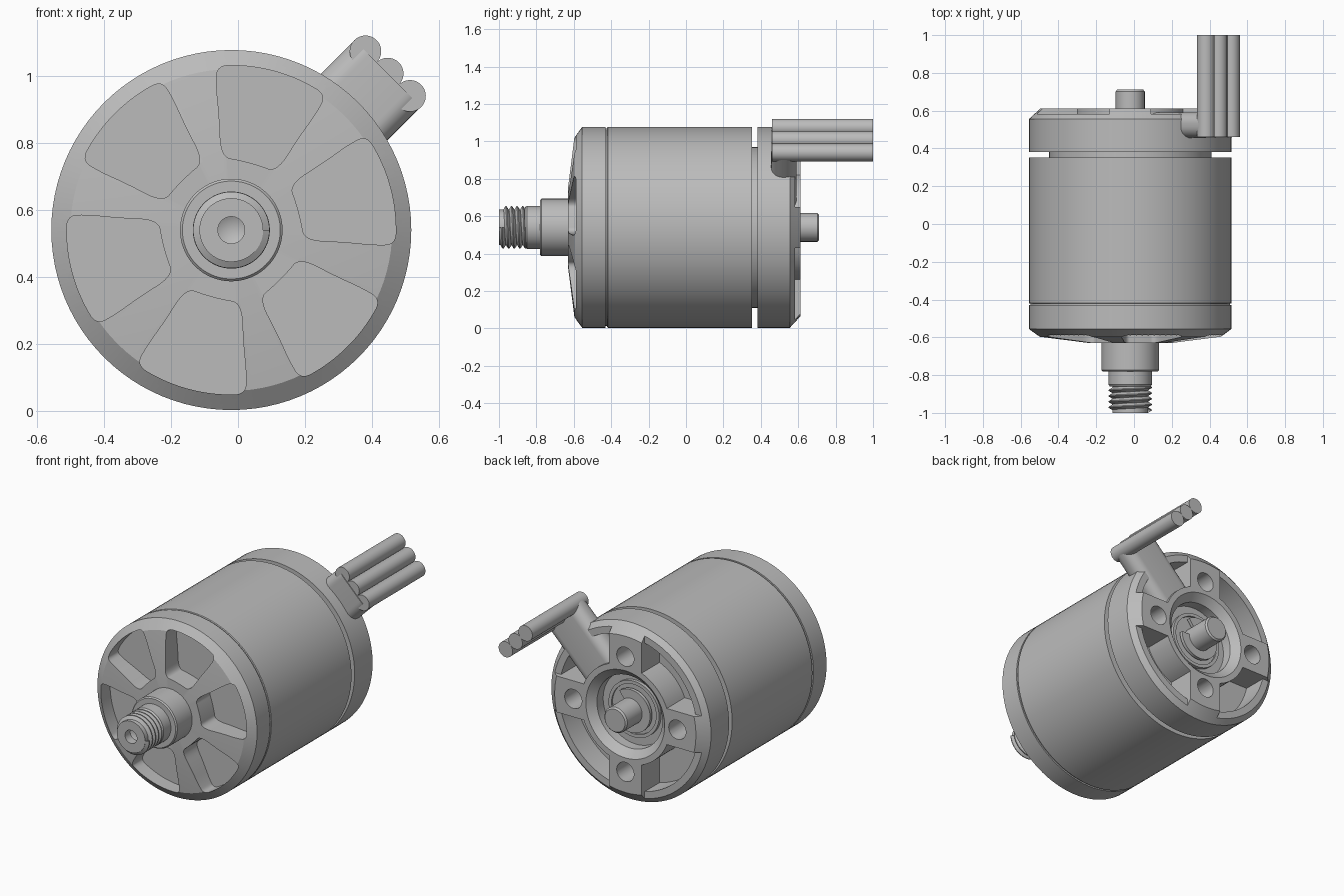
import bpy, bmesh
from math import sin, cos, asin, pi, radians
from mathutils import Matrix, Vector

CENTRE = Vector((-0.02, 0, 0.54))   # motor axis, running along y
SEGMENTS = 96

if "Cube" in bpy.data.objects:
    bpy.data.objects.remove(bpy.data.objects["Cube"])

GREY = (0.5, 0.5, 0.5, 1)
metal = bpy.data.materials.new("grey_metal")
metal.use_nodes = True
metal.diffuse_color = GREY
metal.node_tree.nodes["Principled BSDF"].inputs["Base Color"].default_value = GREY


def finish(name, bm, location=CENTRE):
    bmesh.ops.remove_doubles(bm, verts=bm.verts, dist=1e-5)
    bmesh.ops.recalc_face_normals(bm, faces=bm.faces)
    mesh = bpy.data.meshes.new(name)
    bm.to_mesh(mesh)
    bm.free()
    mesh.materials.append(metal)
    obj = bpy.data.objects.new(name, mesh)
    obj.location = location
    bpy.context.collection.objects.link(obj)
    return obj


def lathe(name, profile, location=CENTRE, turns=1.0, pitch=0.0):
    """Spin (radius, y) points round the y axis, with an optional helix."""
    bm = bmesh.new()
    verts = [bm.verts.new((r, y, 0)) for r, y in profile]
    edges = [bm.edges.new(pair) for pair in zip(verts, verts[1:])]
    steps = int(SEGMENTS * turns)
    bmesh.ops.spin(bm, geom=verts + edges, cent=(0, 0, 0), axis=(0, 1, 0),
                   dvec=(0, pitch / SEGMENTS, 0), angle=2 * pi * turns, steps=steps)
    if turns < 1:
        bmesh.ops.remove_doubles(bm, verts=bm.verts, dist=1e-5)
        bmesh.ops.holes_fill(bm, edges=bm.edges, sides=0)
    return finish(name, bm, location)


def prisms(name, outlines, y0, y1):
    """Extrude each (x, z) outline from y0 to y1."""
    bm = bmesh.new()
    for outline in outlines:
        face = bm.faces.new([bm.verts.new((x, y0, z)) for x, z in outline])
        extruded = bmesh.ops.extrude_face_region(bm, geom=[face], use_keep_orig=True)["geom"]
        moved = [g for g in extruded if isinstance(g, bmesh.types.BMVert)]
        bmesh.ops.translate(bm, verts=moved, vec=(0, y1 - y0, 0))
    return finish(name, bm)


def cut(target, cutter):
    mod = target.modifiers.new("cut", "BOOLEAN")
    mod.operation, mod.solver, mod.object = "DIFFERENCE", "EXACT", cutter
    bpy.context.view_layer.objects.active = target
    bpy.ops.object.modifier_apply(modifier=mod.name)
    bpy.data.objects.remove(cutter)


def polar(r, a):
    return Vector((r * cos(a), r * sin(a)))


def soften(points, rounds=3):
    """Round the corners of a closed outline."""
    for _ in range(rounds):
        pairs = zip(points, points[1:] + points[:1])
        points = [p.lerp(q, t) for p, q in pairs for t in (0.25, 0.75)]
    return points


# Front cap with six rounded windows
cap = lathe("front_cap", [(0, -0.43), (0.537, -0.43), (0.537, -0.555), (0.48, -0.597),
                          (0.22, -0.63), (0, -0.63)])
half = [(0.21, 8), (0.22, 23), (0.34, 21), (0.43, 21), (0.492, 20), (0.492, 12), (0.492, 4)]
shape = half + [(r, -a) for r, a in reversed(half)]
windows = [soften([polar(r, radians(15 + 60 * k + a)) for r, a in shape]) for k in range(6)]
cut(cap, prisms("window_cutter", windows, -0.5, -0.7))

# Rotating can and the thin groove behind the cap
lathe("groove_ring", [(0, -0.44), (0.528, -0.44), (0.528, -0.41), (0, -0.41)])
lathe("can", [(0, -0.422), (0.533, -0.422), (0.537, -0.418), (0.537, 0.352), (0, 0.352)])

# Front shaft, centre drilled and threaded
lathe("front_shaft", [(0, -0.6), (0.153, -0.6), (0.153, -0.773), (0.146, -0.78),
                      (0.115, -0.78), (0.115, -0.85), (0.108, -0.86), (0.095, -0.86),
                      (0.095, -1), (0.04, -1), (0.04, -0.95), (0, -0.93)])
lathe("shaft_thread", [(0.094, -1), (0.114, -0.988), (0.114, -0.983), (0.094, -0.97)],
      turns=4.25, pitch=0.03)

# Rear mount: four arms with screw holes, pockets between them
mount = lathe("rear_mount", [(0, 0.34), (0.43, 0.34), (0.43, 0.382), (0.537, 0.382),
                             (0.537, 0.555), (0.475, 0.612), (0.265, 0.612), (0.22, 0.57),
                             (0.22, 0.51), (0, 0.51)])
ARM = 0.11


def quadrant(k, inner, outer):
    """Outline between two neighbouring arms."""
    points = []
    for r, ends in ((inner, (1, 0)), (outer, (0, 1))):
        start = asin(ARM / r)
        for i in range(17):
            t = i / 16
            t = 1 - t if ends[0] else t
            points.append(polar(r, k * pi / 2 + start + t * (pi / 2 - 2 * start)))
    return points


cut(mount, prisms("pocket_cutter", [quadrant(k, 0.30, 0.465) for k in range(4)], 0.44, 0.7))
cut(mount, prisms("rim_cutter", [quadrant(k, 0.40, 0.6) for k in range(4)], 0.583, 0.7))
holes = [[polar(0.35, k * pi / 2) + polar(0.058, i * pi / 16) for i in range(32)]
         for k in range(4)]
cut(mount, prisms("screw_hole_cutter", holes, 0.45, 0.7))

# Rear bearing, clip and shaft end
lathe("rear_bearing", [(0.17, 0.5), (0.17, 0.53), (0.15, 0.53), (0.15, 0.52), (0, 0.52)])
lathe("retaining_clip", [(0.07, 0.54), (0.13, 0.54), (0.13, 0.56), (0.07, 0.56), (0.07, 0.54)],
      turns=0.85)
lathe("rear_shaft", [(0, 0.5), (0.077, 0.5), (0.077, 0.702), (0.068, 0.712), (0, 0.712)])

# Flat lead leaving the mount diagonally
tilt = Matrix.Rotation(radians(45), 4, "Y")
bm = bmesh.new()
bmesh.ops.create_cube(bm, size=1, matrix=Matrix.Translation((0, 0.523, 0.47))
                      @ Matrix.Diagonal((0.28, 0.135, 0.38, 1)))
long_edges = [e for e in bm.edges if abs(e.verts[0].co.z - e.verts[1].co.z) > 0.1]
bmesh.ops.bevel(bm, geom=long_edges, offset=0.06, segments=8, profile=0.5, affect="EDGES")
bmesh.ops.transform(bm, matrix=tilt, verts=bm.verts)
finish("flat_lead", bm)

# Three wires turning back along the axis
for i, side in enumerate((-0.094, 0, 0.094)):
    lathe(f"wire_{i + 1}", [(0, 0.46), (0.047, 0.46), (0.047, 1), (0, 1)],
          location=CENTRE + tilt @ Vector((side, 0, 0.66)))

# Smooth round surfaces, keep the machined edges crisp
bpy.ops.object.select_all(action="DESELECT")
for obj in bpy.context.collection.objects:
    if obj.type == "MESH" and obj.data.materials and obj.data.materials[0] == metal:
        obj.select_set(True)
        bpy.context.view_layer.objects.active = obj
bpy.ops.object.shade_smooth_by_angle(angle=radians(25))
